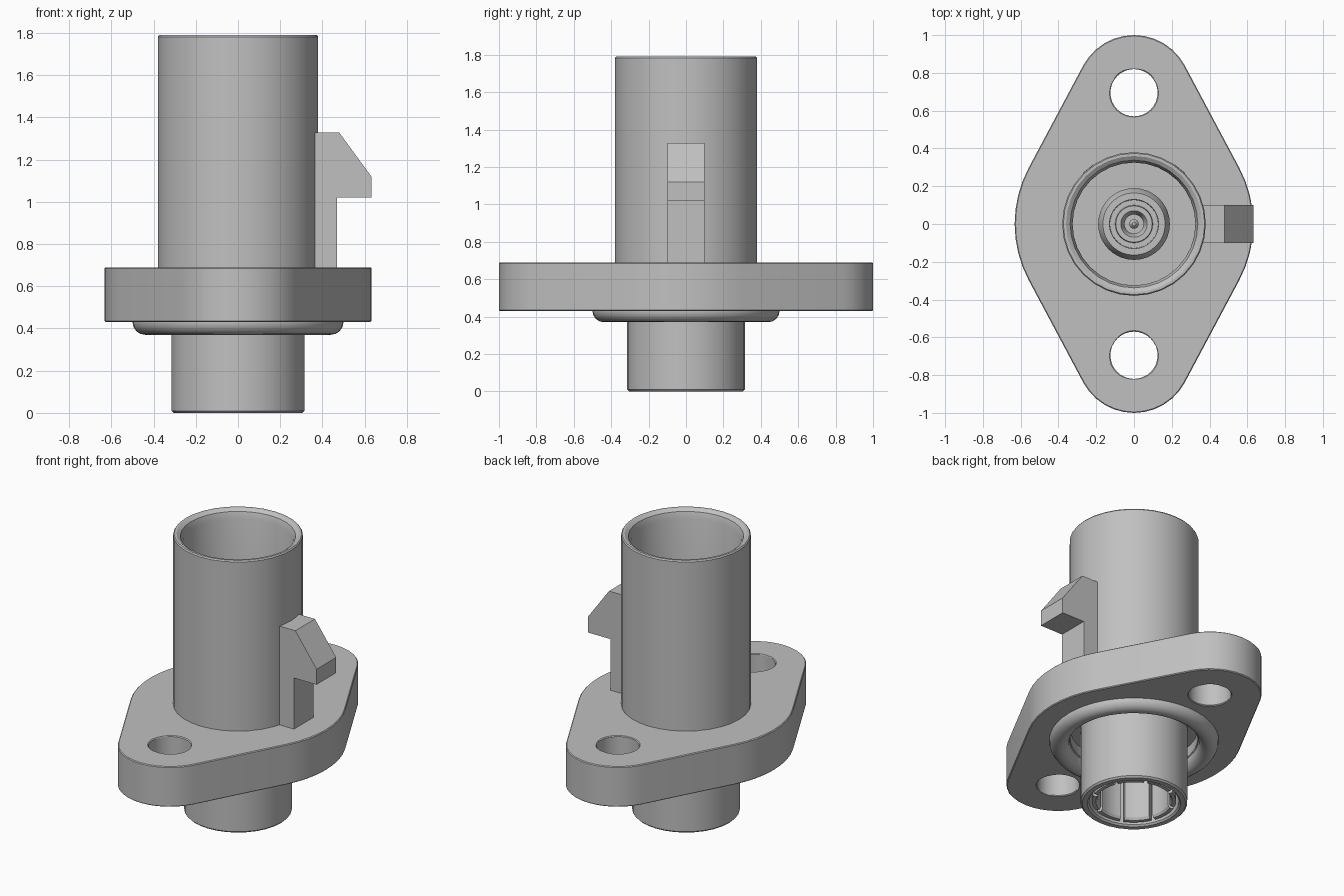
import bpy, bmesh, math
from math import sin, cos, pi, radians

cube = bpy.data.objects.get("Cube")
if cube:
    bpy.data.objects.remove(cube, do_unlink=True)

# One grey plastic for every part
GREY = (0.53, 0.53, 0.53, 1.0)
grey = bpy.data.materials.new("grey_plastic")
grey.use_nodes = True
grey.diffuse_color = GREY
bsdf = grey.node_tree.nodes["Principled BSDF"]
bsdf.inputs["Base Color"].default_value = GREY
bsdf.inputs["Roughness"].default_value = 0.6


def select_only(obj):
    bpy.ops.object.select_all(action='DESELECT')
    obj.select_set(True)
    bpy.context.view_layer.objects.active = obj


def smooth(obj):
    select_only(obj)
    bpy.ops.object.shade_smooth_by_angle(angle=radians(30))


def finish(name, bm):
    bmesh.ops.remove_doubles(bm, verts=bm.verts, dist=1e-5)
    bmesh.ops.recalc_face_normals(bm, faces=bm.faces)
    mesh = bpy.data.meshes.new(name)
    bm.to_mesh(mesh)
    bm.free()
    mesh.materials.append(grey)
    obj = bpy.data.objects.new(name, mesh)
    bpy.context.collection.objects.link(obj)
    smooth(obj)
    return obj


def lathe(name, profile, segs=32, start=0.0, sweep=2 * pi, closed=False):
    """Spin an (r, z) profile about z; a partial sweep gets end caps."""
    bm = bmesh.new()
    full = abs(sweep - 2 * pi) < 1e-6
    rings = []
    for i in range(segs if full else segs + 1):
        a = start + sweep * i / segs
        rings.append([bm.verts.new((r * cos(a), r * sin(a), z)) for r, z in profile])
    n = len(profile)
    for i in range(segs):
        p, q = rings[i], rings[(i + 1) % len(rings)]
        for j in range(n if closed else n - 1):
            k = (j + 1) % n
            bm.faces.new((p[j], q[j], q[k], p[k]))
    if not full:
        bm.faces.new(rings[0])
        bm.faces.new(rings[-1])
    bmesh.ops.dissolve_degenerate(bm, edges=bm.edges, dist=1e-6)
    return finish(name, bm)


def arc(cx, cy, r, a0, a1, n):
    return [(cx + r * cos(a0 + (a1 - a0) * i / n),
             cy + r * sin(a0 + (a1 - a0) * i / n)) for i in range(n + 1)]


# Main body: upper socket, floor and lower sleeve in one profile
lathe("body", [
    (0, 0.45), (0.265, 0.45), (0.265, 0.01), (0.275, 0), (0.305, 0),
    (0.315, 0.01), (0.315, 0.5), (0.38, 0.5), (0.38, 1.782), (0.374, 1.79),
    (0.36, 1.79), (0.338, 1.775), (0.325, 1.735), (0.325, 0.72), (0, 0.72)])

# Flange: rounded diamond made of four tangent arcs, with three holes
R_MID, R_END, Y_END = 0.632, 0.305, 0.695
t = math.asin((R_MID - R_END) / Y_END)
outline = (arc(0, 0, R_MID, -t, t, 8) + arc(0, Y_END, R_END, t, pi - t, 12)
           + arc(0, 0, R_MID, pi - t, pi + t, 8)
           + arc(0, -Y_END, R_END, pi + t, 2 * pi - t, 12))
loops = [outline, arc(0, 0, 0.375, 0, 2 * pi, 32)[:-1]]
loops += [arc(0, s * Y_END, 0.125, 0, 2 * pi, 32)[:-1] for s in (1, -1)]
curve = bpy.data.curves.new("flange", 'CURVE')
curve.dimensions = '2D'
curve.fill_mode = 'BOTH'
curve.extrude = 0.13
for pts in loops:
    spline = curve.splines.new('POLY')
    spline.points.add(len(pts) - 1)
    for p, (x, y) in zip(spline.points, pts):
        p.co = (x, y, 0, 1)
    spline.use_cyclic_u = True
curve.materials.append(grey)
flange = bpy.data.objects.new("flange", curve)
bpy.context.collection.objects.link(flange)
flange.location.z = 0.56
select_only(flange)
bpy.ops.object.convert(target='MESH')
flange = bpy.context.view_layer.objects.active
bm = bmesh.new()
bm.from_mesh(flange.data)
bmesh.ops.remove_doubles(bm, verts=bm.verts, dist=1e-5)
bmesh.ops.recalc_face_normals(bm, faces=bm.faces)
bm.to_mesh(flange.data)
bm.free()
bevel = flange.modifiers.new("edge_round", 'BEVEL')
bevel.width = 0.008
bevel.limit_method = 'ANGLE'
bevel.angle_limit = radians(60)
smooth(flange)

# Sealing ring half sunk in the underside of the flange
lathe("sealing_ring", [(0.44 + 0.06 * cos(i * pi / 8), 0.43 + 0.06 * sin(i * pi / 8))
                       for i in range(16)], segs=48, closed=True)

# Central contact standing inside the socket
lathe("centre_contact", [
    (0.19, 0.7), (0.19, 1.25), (0.165, 1.3), (0.13, 1.3), (0.127, 1.15),
    (0.1, 1.15), (0.097, 1.2), (0.07, 1.2), (0.05, 1.16), (0.05, 1.1),
    (0.025, 1.1), (0.025, 1.25), (0.01, 1.27), (0, 1.27)])

# Eight spring fingers inside the lower sleeve
for i in range(8):
    lathe(f"spring_finger_{i + 1}",
          [(0.225, 0.015), (0.248, 0.015), (0.248, 0.455), (0.215, 0.455), (0.215, 0.03)],
          segs=5, start=radians(22.5 + 45 * i + 3), sweep=radians(39), closed=True)

# Latch hook on the left side
bm = bmesh.new()
side = [(0.35, 0.68), (0.47, 0.68), (0.47, 1.02), (0.632, 1.02),
        (0.632, 1.12), (0.48, 1.328), (0.35, 1.328)]
face = bm.faces.new([bm.verts.new((x, -0.1, z)) for x, z in side])
ext = bmesh.ops.extrude_face_region(bm, geom=[face])
bmesh.ops.translate(bm, vec=(0, 0.2, 0),
                    verts=[g for g in ext["geom"] if isinstance(g, bmesh.types.BMVert)])
finish("latch_hook", bm)
